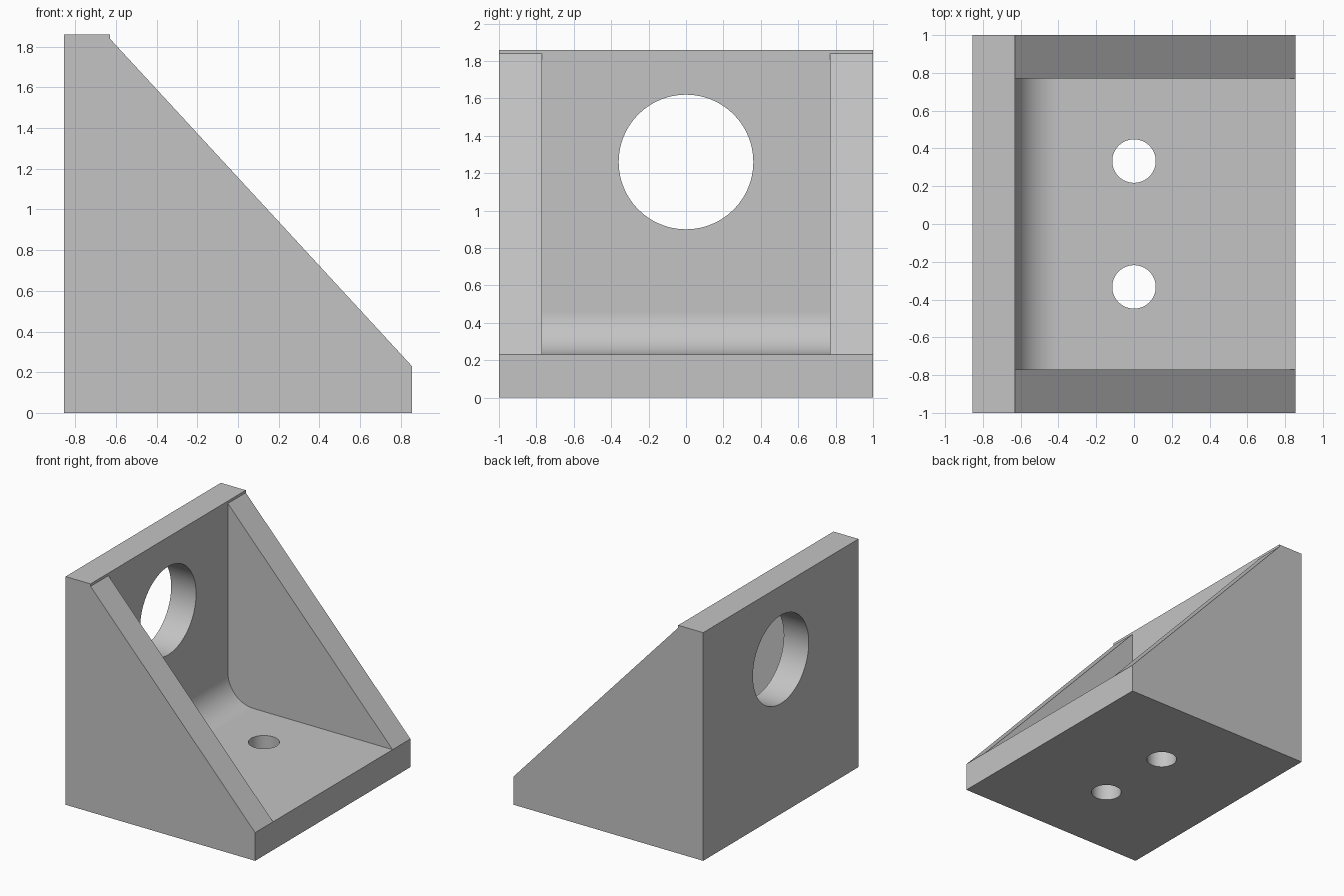
import bpy, bmesh, math
from mathutils import Matrix

default = bpy.data.objects.get("Cube")
if default:
    bpy.data.objects.remove(default, do_unlink=True)

T = 0.225                  # wall and base thickness
X, Y, H = 0.855, 1.0, 1.86  # half depth, half width, height
INNER = 0.77               # half width between the gussets
WALL_X, BASE_Z, FILLET = -X + T, 0.23, 0.23

grey = bpy.data.materials.new("light grey")
grey.use_nodes = True
colour = (0.55, 0.55, 0.55, 1)
grey.diffuse_color = colour
grey.node_tree.nodes["Principled BSDF"].inputs["Base Color"].default_value = colour


def finish(name, bm):
    bmesh.ops.recalc_face_normals(bm, faces=bm.faces)
    mesh = bpy.data.meshes.new(name)
    bm.to_mesh(mesh)
    bm.free()
    mesh.materials.append(grey)
    ob = bpy.data.objects.new(name, mesh)
    bpy.context.collection.objects.link(ob)
    return ob


def extrude_profile(name, points, half_width):
    """Extrude an x-z outline along y."""
    bm = bmesh.new()
    face = bm.faces.new([bm.verts.new((x, -half_width, z)) for x, z in points])
    out = bmesh.ops.extrude_face_region(bm, geom=[face])
    moved = [v for v in out["geom"] if isinstance(v, bmesh.types.BMVert)]
    bmesh.ops.translate(bm, verts=moved, vec=(0, 2 * half_width, 0))
    return finish(name, bm)


def cylinder(name, radius, depth, centre, axis):
    bm = bmesh.new()
    turn = Matrix.Rotation(math.pi / 2, 4, "Y") if axis == "X" else Matrix()
    bmesh.ops.create_cone(bm, cap_ends=True, segments=64, radius1=radius, radius2=radius,
                          depth=depth, matrix=Matrix.Translation(centre) @ turn)
    return finish(name, bm)


# Solid bracket with the sloped gusset outline
bracket = extrude_profile("gusseted_angle_bracket", [
    (-X, 0), (X, 0), (X, BASE_Z), (WALL_X, 1.84), (WALL_X, H), (-X, H)], Y)

# Pocket between the gussets, with a rounded inner corner
corner = []
for i in range(17):
    a = math.pi + math.pi / 2 * i / 16
    corner.append((WALL_X + FILLET * (1 + math.cos(a)), BASE_Z + FILLET * (1 + math.sin(a))))
pocket = extrude_profile("pocket_cutter", corner + [(1.2, BASE_Z), (1.2, 2.2), (WALL_X, 2.2)], INNER)

# Large wall hole and two base bolt holes
cutters = [pocket, cylinder("wall_hole_cutter", 0.36, 0.6, (-X + T / 2, 0, 1.26), "X")]
for y in (-0.333, 0.333):
    cutters.append(cylinder("bolt_hole_cutter", 0.115, 0.6, (0, y, 0.1), "Z"))

bpy.ops.object.select_all(action="DESELECT")
bracket.select_set(True)
bpy.context.view_layer.objects.active = bracket
for cutter in cutters:
    mod = bracket.modifiers.new("cut", "BOOLEAN")
    mod.operation, mod.solver, mod.object = "DIFFERENCE", "EXACT", cutter
    bpy.ops.object.modifier_apply(modifier=mod.name)
    bpy.data.objects.remove(cutter, do_unlink=True)

# Smooth the round surfaces while the flats stay flat
bpy.ops.object.shade_smooth_by_angle(angle=math.radians(30))
weighted = bracket.modifiers.new("flat shading", "WEIGHTED_NORMAL")
weighted.keep_sharp = True
